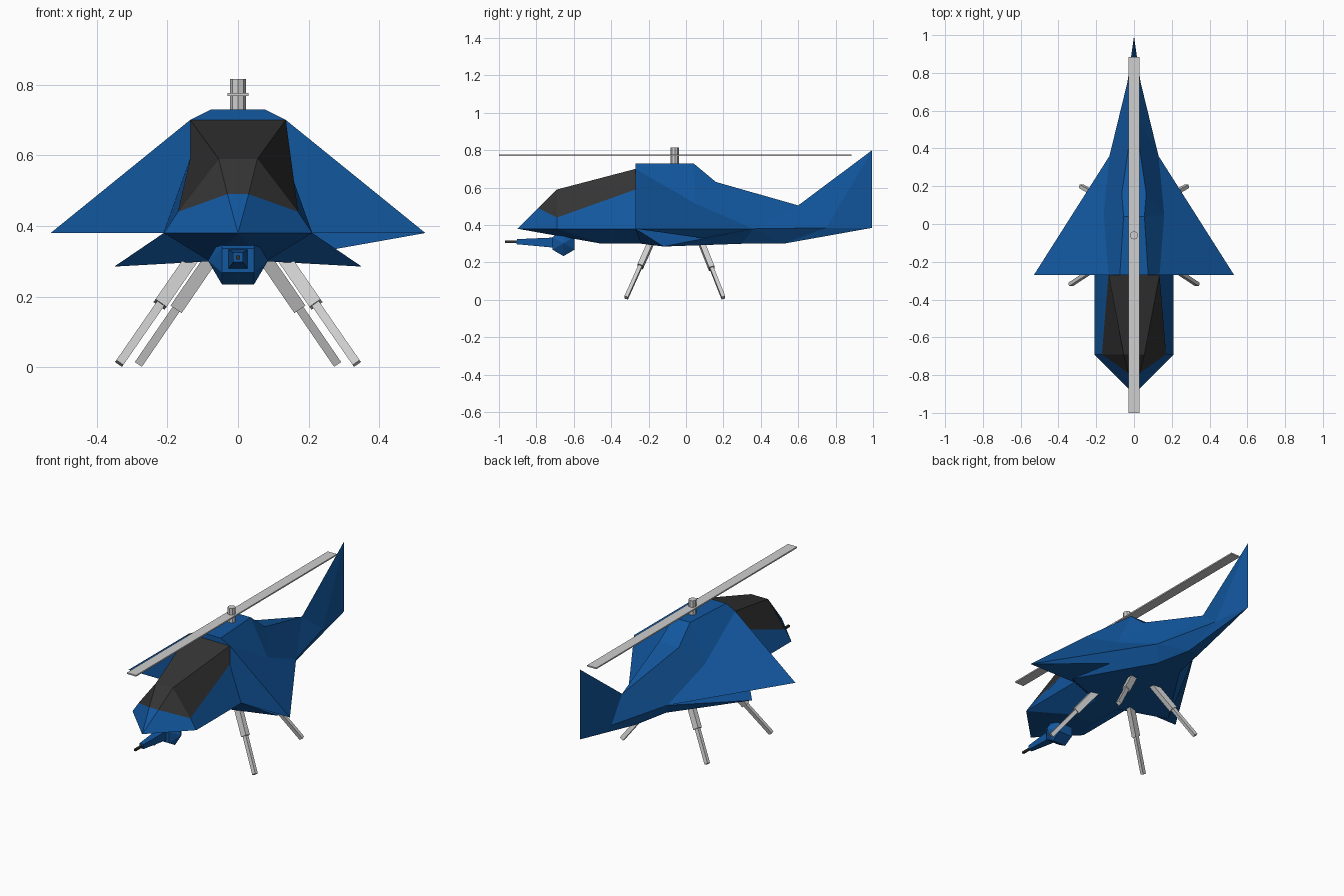
import bpy, bmesh, math
from mathutils import Vector, Matrix

if "Cube" in bpy.data.objects:
    bpy.data.objects.remove(bpy.data.objects["Cube"])


def material(name, rgb):
    m = bpy.data.materials.new(name)
    m.diffuse_color = (*rgb, 1)
    m.use_nodes = True
    m.node_tree.nodes["Principled BSDF"].inputs["Base Color"].default_value = m.diffuse_color
    return m


BLUE = material("blue_paint", (0.006, 0.095, 0.345))
GLASS = material("dark_canopy", (0.034, 0.034, 0.034))
GREY = material("light_grey_metal", (0.62, 0.62, 0.62))


def finish(name, bm, mats, recalc=True):
    bmesh.ops.remove_doubles(bm, verts=bm.verts, dist=0.0005)
    if recalc:
        bmesh.ops.recalc_face_normals(bm, faces=bm.faces)
    me = bpy.data.meshes.new(name)
    bm.to_mesh(me)
    bm.free()
    for m in mats:
        me.materials.append(m)
    ob = bpy.data.objects.new(name, me)
    bpy.context.collection.objects.link(ob)
    return ob


def panels(name, pts, sides, centre, mats):
    """Side panels are mirrored in x; centre panels list the right half outline,
    and the left half is added in reverse order. A trailing int is the material."""
    bm = bmesh.new()

    def face(coords, mi):
        out = []
        for c in coords:
            if not out or (Vector(c) - Vector(out[-1])).length > 1e-5:
                out.append(c)
        if (Vector(out[0]) - Vector(out[-1])).length < 1e-5:
            out.pop()
        bm.faces.new([bm.verts.new(c) for c in out]).material_index = mi

    def flip(c):
        return (-c[0], c[1], c[2])

    for keys, mi in sides:
        cs = [pts[k] for k in keys.split()]
        face(cs, mi)
        face([flip(c) for c in reversed(cs)], mi)
    for keys, mi in centre:
        cs = [pts[k] for k in keys.split()]
        face(cs + [flip(c) for c in reversed(cs)], mi)
    return finish(name, bm, mats)


# Nose with canopy
nose = {
    "tip": (0, -.90, .38), "chF": (.21, -.69, .38), "chR": (.21, -.27, .38),
    "sillN": (.03, -.79, .49), "sillF": (.17, -.69, .44), "sillR": (.135, -.27, .59),
    "roofF": (.055, -.69, .59), "roofR": (.135, -.27, .70),
    "belF": (.08, -.45, .30), "belR": (.08, -.24, .30),
}
panels("nose", nose,
       [("tip chF sillF sillN", 0), ("chF chR sillR sillF", 0),
        ("sillN sillF roofF", 1), ("sillF sillR roofR roofF", 1),
        ("tip belF chF", 0), ("chF belF belR chR", 0)],
       [("tip sillN", 0), ("sillN roofF", 1), ("roofF roofR", 1),
        ("tip belF", 0), ("belF belR", 0), ("roofR sillR chR belR", 0)],
       [BLUE, GLASS])

# Upper hull, wings and tail fin
hull = {
    "roofF": (.075, -.27, .73), "roofR": (.055, .04, .73), "shoulder": (.135, -.27, .70),
    "wing": (.53, -.27, .38), "root": (.16, .05, .515), "trail": (.13, .36, .38),
    "slope": (.065, .16, .63), "fin": (0, .60, .505), "finTop": (0, .995, .80),
    "finEnd": (0, .995, .385), "tail": (.035, .75, .385),
    "chine": (.21, -.27, .38), "low": (.35, -.12, .285),
    "belF": (.08, -.24, .30), "belM": (.08, .30, .30), "belR": (.035, .52, .30),
}
panels("hull_and_wings", hull,
       [("shoulder roofF roofR root", 0), ("roofR slope root", 0),
        ("shoulder root wing", 0), ("root trail wing", 0),
        ("slope fin trail root", 0), ("trail fin tail", 0),
        ("tail fin finTop", 0), ("tail finTop finEnd", 0)],
       [("roofF roofR", 0), ("roofR slope", 0), ("slope fin", 0),
        ("roofF shoulder wing", 0), ("wing trail", 0), ("trail tail finEnd", 0)],
       [BLUE])

# Belly with short lower wings
panels("lower_hull", hull,
       [("chine low trail", 0), ("chine belF low", 0), ("belF belM low", 0),
        ("low belM trail", 0), ("trail belM belR", 0), ("trail belR tail", 0),
        ("tail belR finEnd", 0)],
       [("chine belF", 0), ("belF belM", 0), ("belM belR", 0), ("belR finEnd", 0),
        ("chine trail", 0), ("trail tail finEnd", 0)],
       [BLUE])

# Brace panel below the right wing
bm = bmesh.new()
bm.faces.new([bm.verts.new(hull[k]) for k in ("wing", "trail", "belM")])
bmesh.ops.reverse_faces(bm, faces=bm.faces)
finish("wing_brace", bm, [BLUE], recalc=False)


def beam(name, a, b, size_a, size_b, mat):
    """Four-sided bar from a to b, (width, depth) at either end."""
    a, b = Vector(a), Vector(b)
    d = (b - a).normalized()
    depth = Vector((0, 1, 0)) if abs(d.y) < .9 else Vector((0, 0, 1))
    w = d.cross(depth).normalized()
    v = w.cross(d).normalized()
    bm = bmesh.new()
    rings = []
    for p, (sw, sd) in ((a, size_a), (b, size_b)):
        rings.append([bm.verts.new(p + w * i * sw / 2 + v * j * sd / 2)
                      for i, j in ((-1, -1), (1, -1), (1, 1), (-1, 1))])
    bm.faces.new(rings[0])
    bm.faces.new(rings[1])
    for i in range(4):
        j = (i + 1) % 4
        bm.faces.new((rings[0][i], rings[0][j], rings[1][j], rings[1][i]))
    return finish(name, bm, [mat])


# Telescopic legs
for end, top, foot in (("front", (.105, -.17, .345), (.336, -.32, .011)),
                       ("rear", (.065, .075, .325), (.28, .20, .011))):
    for side, s in (("right", 1), ("left", -1)):
        t = Vector((top[0] * s, top[1], top[2]))
        f = Vector((foot[0] * s, foot[1], foot[2]))
        knee = t.lerp(f, .5)
        beam(f"{end}_{side}_upper_leg", t, knee, (.038, .03), (.038, .03), GREY)
        beam(f"{end}_{side}_lower_leg", knee, f, (.024, .02), (.024, .02), GREY)

# Rotor blade and mast
beam("rotor_blade", (0, -1, .772), (0, .885, .772), (.06, .008), (.06, .008), GREY)
bm = bmesh.new()
bmesh.ops.create_cone(bm, cap_ends=True, segments=8, radius1=.022, radius2=.022,
                      depth=.095, matrix=Matrix.Translation((0, -.06, .7675)))
finish("rotor_mast", bm, [GREY])

# Turret: hexagonal drum with pointed ends
bm = bmesh.new()
rings = [[bm.verts.new((x, -.655 + .068 * math.sin(k * math.pi / 3),
                        .302 - .068 * math.cos(k * math.pi / 3))) for k in range(6)]
         for x in (-.045, .045)]
ends = [bm.verts.new((x, -.655, .302)) for x in (-.085, .085)]
for k in range(6):
    n = (k + 1) % 6
    bm.faces.new((rings[0][k], rings[0][n], rings[1][n], rings[1][k]))
    for r, e in zip(rings, ends):
        bm.faces.new((r[k], r[n], e))
finish("turret", bm, [BLUE])

# Gun barrel and muzzle
beam("gun_barrel", (0, -.70, .306), (0, -.905, .311), (.055, .055), (.027, .027), BLUE)
beam("gun_muzzle", (0, -.90, .311), (0, -.967, .311), (.012, .012), (.012, .012), GLASS)
